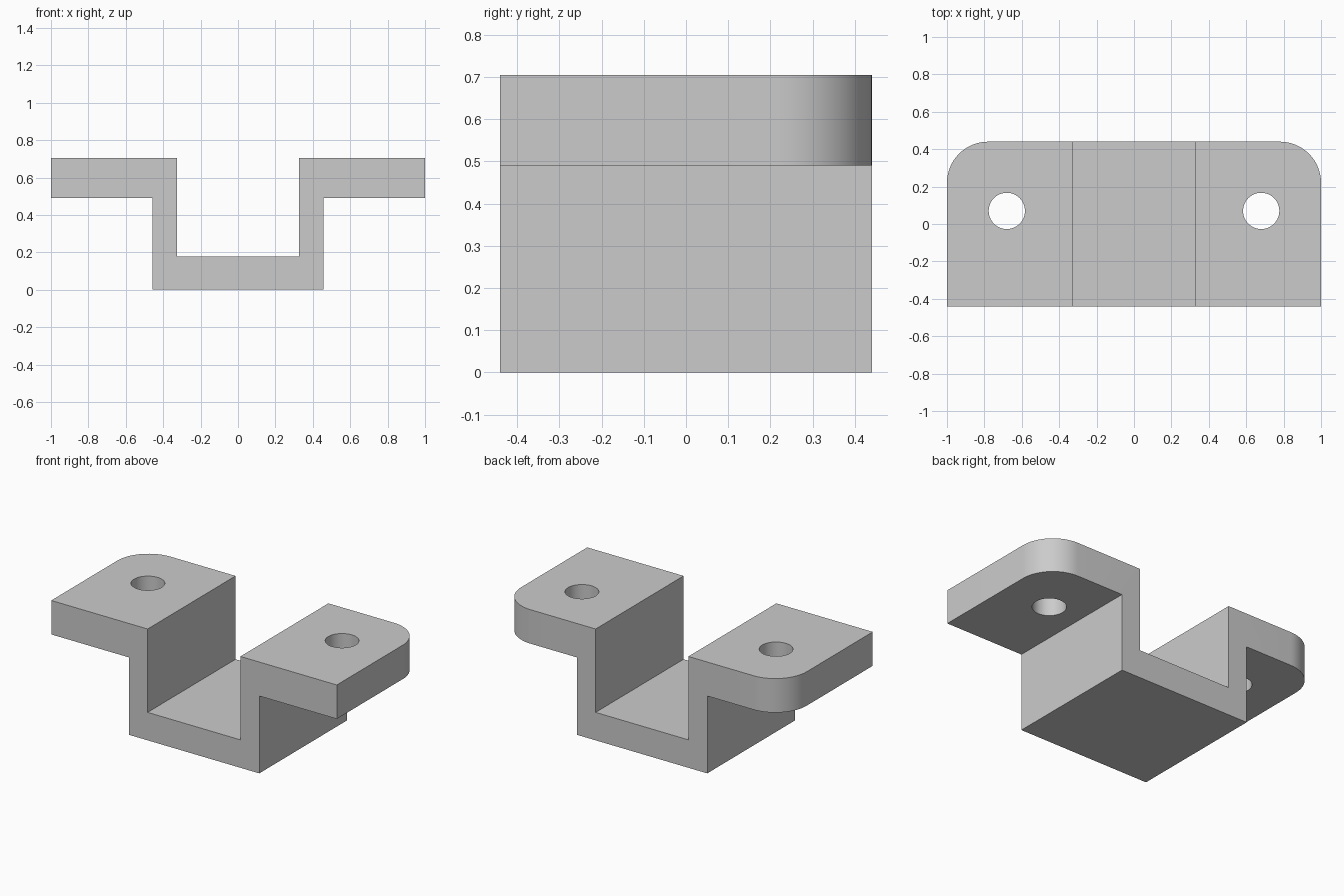
import bpy
import bmesh

if "Cube" in bpy.data.objects:
    bpy.data.objects.remove(bpy.data.objects["Cube"], do_unlink=True)

DEPTH = 0.44             # half depth
TOP, FLANGE_BASE = 0.705, 0.49
CORNER_RADIUS = 0.22

grey = bpy.data.materials.new("light grey")
grey.use_nodes = True
color = (0.6, 0.6, 0.6, 1)
grey.diffuse_color = color
grey.node_tree.nodes["Principled BSDF"].inputs["Base Color"].default_value = color

# Hat-shaped section: right half, mirrored to the left
half = [(0.457, 0), (0.457, FLANGE_BASE), (1, FLANGE_BASE),
        (1, TOP), (0.325, TOP), (0.325, 0.177)]
section = half + [(-x, z) for x, z in reversed(half)]

# Extrude the section from front to back
bm = bmesh.new()
face = bm.faces.new([bm.verts.new((x, -DEPTH, z)) for x, z in section])
extruded = bmesh.ops.extrude_face_region(bm, geom=[face])["geom"]
bmesh.ops.translate(bm, vec=(0, 2 * DEPTH, 0),
                    verts=[v for v in extruded if isinstance(v, bmesh.types.BMVert)])
bmesh.ops.recalc_face_normals(bm, faces=bm.faces)

# Round the two back corners of the flanges
corners = [e for e in bm.edges
           if all(abs(v.co.x) > 0.99 and v.co.y > 0 for v in e.verts)
           and abs(e.verts[0].co.z - e.verts[1].co.z) > 0.1]
bmesh.ops.bevel(bm, geom=corners, offset=CORNER_RADIUS, segments=16,
                profile=0.5, affect='EDGES')
mesh = bpy.data.meshes.new("bracket")
bm.to_mesh(mesh)
bm.free()
mesh.materials.append(grey)
bracket = bpy.data.objects.new("bracket", mesh)
bpy.context.collection.objects.link(bracket)

# Drill a screw hole through each flange
for side in (-1, 1):
    bpy.ops.mesh.primitive_cylinder_add(vertices=48, radius=0.097, depth=0.5,
                                        location=(side * 0.68, 0.07, 0.6))
    cutter = bpy.context.object
    cutter.name = "hole_cutter"
    cutter.hide_render = True
    cutter.data.materials.append(grey)
    hole = bracket.modifiers.new("screw_hole", 'BOOLEAN')
    hole.operation = 'DIFFERENCE'
    hole.solver = 'EXACT'
    hole.object = cutter
    bpy.context.view_layer.objects.active = bracket
    bpy.ops.object.modifier_apply(modifier=hole.name)
    bpy.data.objects.remove(cutter, do_unlink=True)

# Smooth the round walls, keep the edges sharp
bpy.ops.object.select_all(action='DESELECT')
bracket.select_set(True)
bpy.context.view_layer.objects.active = bracket
bpy.ops.object.shade_smooth_by_angle()
